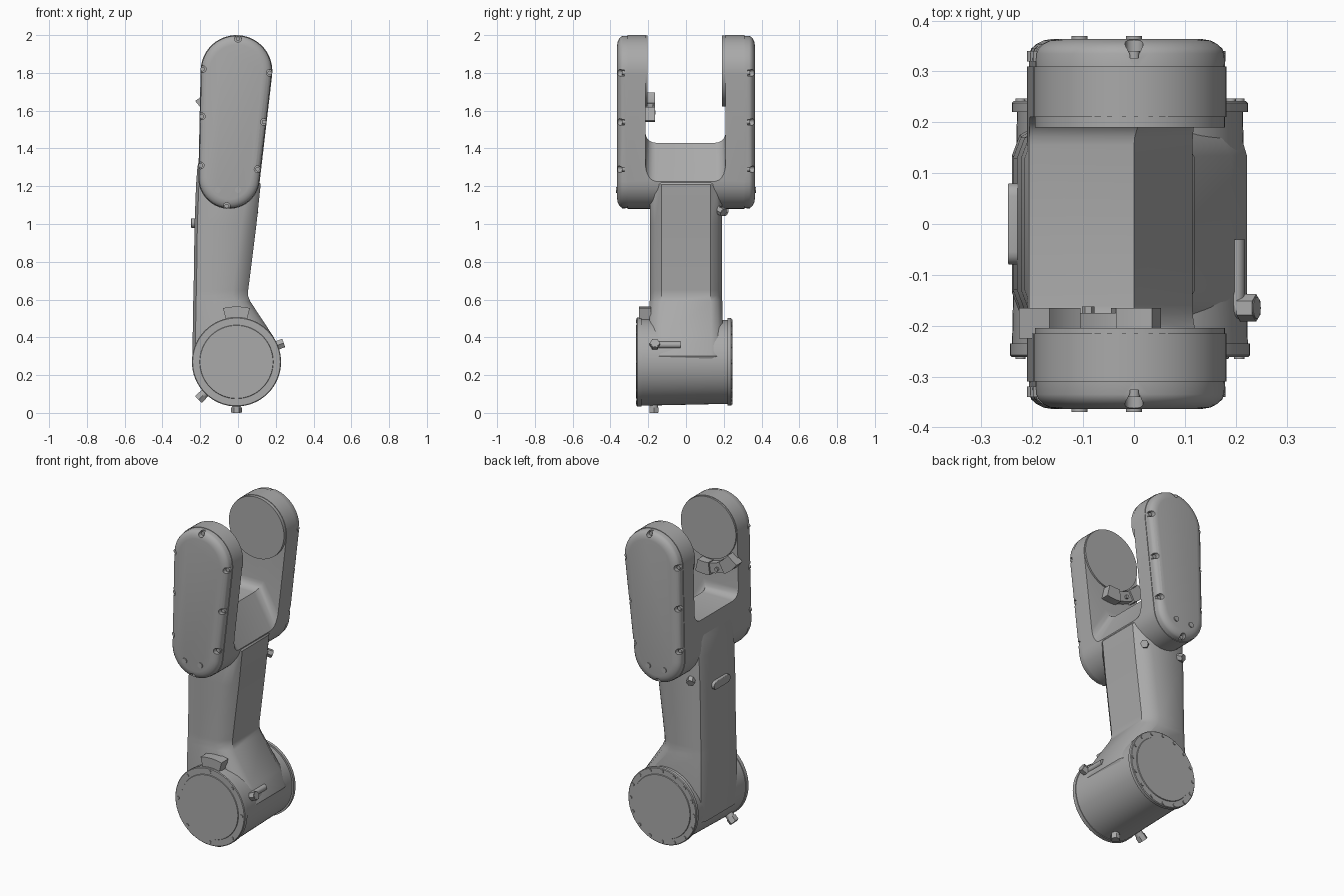
import bpy, bmesh
from math import sin, cos, pi, acos, atan2, hypot, radians
from mathutils import Vector

cube = bpy.data.objects.get("Cube")
if cube:
    bpy.data.objects.remove(cube)

grey = bpy.data.materials.new("casting_grey")
grey.use_nodes = True
grey.diffuse_color = (0.4, 0.4, 0.4, 1)
grey.node_tree.nodes["Principled BSDF"].inputs["Base Color"].default_value = (0.4, 0.4, 0.4, 1)

TOP, TOP_R = (-0.008, 1.81), 0.19       # fork joint
LOW, LOW_R = (-0.047, 1.243), 0.163     # lower end of fork
HUB, HUB_R = (-0.008, 0.27), 0.235      # drum joint


def loft(name, rings, bevel_ends=0):
    """Solid skinned through rings of equal point count."""
    bm = bmesh.new()
    loops = [[bm.verts.new(p) for p in ring] for ring in rings]
    n = len(loops[0])
    for a, b in zip(loops, loops[1:]):
        for i in range(n):
            j = (i + 1) % n
            bm.faces.new((a[i], a[j], b[j], b[i]))
    caps = [bm.faces.new(loops[0]), bm.faces.new(loops[-1])]
    bmesh.ops.recalc_face_normals(bm, faces=bm.faces)
    if bevel_ends:
        edges = {e for f in caps for e in f.edges}
        bmesh.ops.bevel(bm, geom=list(edges), offset=bevel_ends, segments=5,
                        profile=0.5, affect='EDGES')
    mesh = bpy.data.meshes.new(name)
    bm.to_mesh(mesh)
    bm.free()
    mesh.materials.append(grey)
    obj = bpy.data.objects.new(name, mesh)
    bpy.context.collection.objects.link(obj)
    return obj


def along_y(points, y):
    return [(x, y, z) for x, z in points]


def capsule(inset=0, n=24):
    """Tapered rounded outline around the two fork circles."""
    dx, dz = TOP[0] - LOW[0], TOP[1] - LOW[1]
    phi, beta = atan2(dz, dx), acos((LOW_R - TOP_R) / hypot(dx, dz))
    pts = []
    for c, r, a0, a1 in ((TOP, TOP_R, phi - beta, phi + beta),
                         (LOW, LOW_R, phi + beta, phi - beta + 2 * pi)):
        for i in range(n + 1):
            a = a0 + (a1 - a0) * i / n
            pts.append((c[0] + (r - inset) * cos(a), c[1] + (r - inset) * sin(a)))
    return pts


def circle(c, r, n=64):
    return [(c[0] + r * cos(2 * pi * i / n), c[1] + r * sin(2 * pi * i / n)) for i in range(n)]


def turned(name, c, profile):
    """Round part about a y axis from (y, radius) pairs."""
    return loft(name, [along_y(circle(c, r), y) for y, r in profile])


def rod(name, a, b, r, n=16):
    a, b = Vector(a), Vector(b)
    q = (b - a).to_track_quat('Z', 'Y')
    ring = [q @ Vector((r * cos(2 * pi * i / n), r * sin(2 * pi * i / n), 0)) for i in range(n)]
    return loft(name, [[p + a for p in ring], [p + b for p in ring]])


def sector(name, c, r0, r1, a0, a1, y0, y1, n=8):
    angs = [radians(a0 + (a1 - a0) * i / n) for i in range(n + 1)]
    pts = [(c[0] + r1 * cos(a), c[1] + r1 * sin(a)) for a in angs]
    pts += [(c[0] + r0 * cos(a), c[1] + r0 * sin(a)) for a in reversed(angs)]
    return loft(name, [along_y(pts, y0), along_y(pts, y1)])


def cut(obj, cutter):
    mod = obj.modifiers.new("cut", 'BOOLEAN')
    mod.operation, mod.solver, mod.object = 'DIFFERENCE', 'EXACT', cutter
    bpy.context.view_layer.objects.active = obj
    bpy.ops.object.modifier_apply(modifier=mod.name)
    bpy.data.objects.remove(cutter)


# Fork: rounded prism with a filleted slot between the prongs
fork = loft("fork_body", [along_y(capsule(), y) for y in (-0.31, 0.31)])
slot = [(-0.5, 1.43), (0.0, 1.43), (0.13, 1.2), (0.5, 1.15), (0.5, 2.3), (-0.5, 2.3)]
cut(fork, loft("slot_cutter", [along_y(slot, y) for y in (-0.215, 0.21)], 0.055))

# Joint discs on the inner faces of the prongs
turned("front_joint_disc", TOP, [(-0.23, 0.187), (-0.205, 0.187)])
turned("back_joint_disc", TOP, [(0.23, 0.187), (0.19, 0.187)])

# Prong covers with screw notches around the rim
SCREWS = [(0.0, 1.98), (-0.187, 1.82), (0.168, 1.8), (-0.192, 1.57), (0.138, 1.54),
          (-0.198, 1.31), (0.104, 1.29), (-0.06, 1.095)]
for side, s in (("front", -1), ("back", 1)):
    steps = [(0.305, 0.003), (0.335, 0.004), (0.345, 0.008), (0.354, 0.018),
             (0.361, 0.032), (0.364, 0.05)]
    cover = loft(side + "_prong_cover", [along_y(capsule(i), s * y) for y, i in steps])
    for x, z in SCREWS:
        cut(cover, rod("notch_cutter", (x, s * 0.326, z), (x, s * 0.4, z), 0.018))
        rod(side + "_cover_screw", (x, s * 0.32, z), (x, s * 0.34, z), 0.012, 12)
    for x in (-0.107, 0.0):
        rod(side + "_cover_plug", (x, s * 0.355, 1.18), (x, s * 0.37, 1.18), 0.016)

# Arm: chamfered section from drum to crossbar (z, left x, right x, half depth, right chamfer)
arm_rings = []
for z, xl, xr, d, c in ((0.2, -0.235, 0.17, 0.195, 0.02), (0.3, -0.24, 0.222, 0.195, 0.03),
                        (0.4, -0.24, 0.19, 0.195, 0.05), (0.59, -0.237, 0.065, 0.192, 0.08),
                        (0.62, -0.236, 0.053, 0.19, 0.08), (0.65, -0.235, 0.054, 0.19, 0.08),
                        (1.0, -0.23, 0.098, 0.19, 0.08), (1.21, -0.222, 0.12, 0.19, 0.06),
                        (1.3, -0.215, 0.065, 0.19, 0.04), (1.415, -0.19, -0.005, 0.18, 0.02)):
    half = [(xr, d - 0.06), (xr - c * 0.35, d - 0.025), (xr - c, d),
            (xl + 0.05, d), (xl + 0.015, d - 0.02), (xl, d - 0.06)]
    ring = half + [(x, -y) for x, y in reversed(half)]
    arm_rings.append([(x, y, z) for x, y in ring])
loft("arm", arm_rings)

# Drum with its end covers
turned("drum", HUB, [(-0.24, 0.232), (0.225, 0.222)])
turned("drum_front_cover", HUB, [(-0.235, 0.236), (-0.258, 0.236), (-0.262, 0.232),
                                 (-0.262, 0.195), (-0.266, 0.193)])
turned("drum_back_cover", HUB, [(0.22, 0.232), (0.238, 0.232), (0.242, 0.228),
                                (0.242, 0.193), (0.247, 0.191)])
for side, count, y0, y1 in (("front", 8, -0.255, -0.266), ("back", 16, 0.235, 0.247)):
    for x, z in circle(HUB, 0.215, count):
        rod("drum_" + side + "_screw", (x, y0, z), (x, y1, z), 0.01, 12)

# Curved stop blocks on the drum and under the front joint disc
sector("drum_stop", HUB, 0.225, 0.293, 76, 104, -0.25, -0.185)
sector("fork_stop_left", TOP, 0.195, 0.27, 262, 283, -0.225, -0.165)
sector("fork_stop_right", TOP, 0.195, 0.27, 216, 240, -0.225, -0.165)
sector("fork_stop_bridge", TOP, 0.2, 0.26, 238, 264, -0.225, -0.175)
rod("fork_stop_screw", (-0.09, -0.2, 1.59), (-0.09, -0.162, 1.59), 0.012, 6)


# Small cable fittings: round stem with a hex collar
def fitting(name, a, b, r=0.024):
    a, b = Vector(a), Vector(b)
    rod(name + "_stem", a, b, r * 0.8)
    rod(name + "_collar", a.lerp(b, 0.6), a.lerp(b, 0.98), r, 6)


fitting("drum_bottom_fitting", (-0.008, -0.17, 0.07), (-0.008, -0.17, 0.0), 0.028)
fitting("drum_lower_fitting", (-0.15, -0.17, 0.13), (-0.21, -0.17, 0.07), 0.03)
fitting("drum_side_fitting", (0.16, -0.165, 0.34), (0.242, -0.165, 0.37), 0.027)
rod("drum_side_ridge", (0.2, -0.16, 0.36), (0.2, -0.03, 0.36), 0.018)
fitting("arm_left_fitting", (0.04, 0.15, 1.09), (0.092, 0.2, 1.06))
fitting("arm_right_fitting", (-0.15, 0.15, 1.09), (-0.18, 0.215, 1.06))

# Pill-shaped cable clip on the side of the arm
pill = [((0.055 if i < 9 else -0.055) + 0.025 * cos(pi * (i - (i > 8)) / 8 - pi / 2),
         1.005 + 0.025 * sin(pi * (i - (i > 8)) / 8 - pi / 2)) for i in range(18)]
loft("arm_clip", [[(x, y, z) for y, z in pill] for x in (-0.22, -0.248)], 0.004)

# Smooth shading with sharp creases kept
bpy.ops.object.select_all(action='DESELECT')
for obj in bpy.context.scene.objects:
    if obj.type == 'MESH':
        obj.select_set(True)
        bpy.context.view_layer.objects.active = obj
bpy.ops.object.shade_smooth_by_angle(angle=radians(32))
